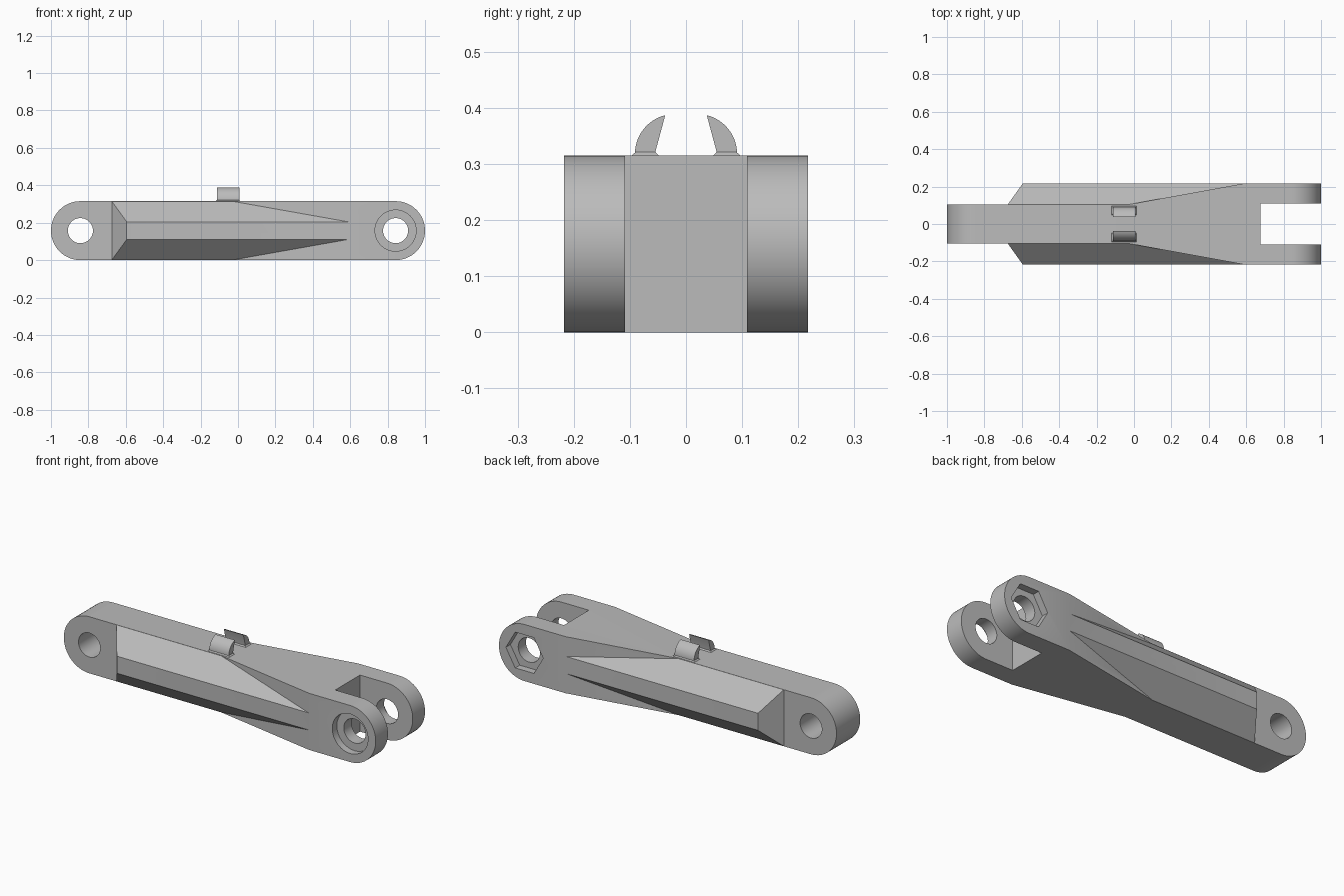
import bpy, bmesh, math
from mathutils import Vector

cube = bpy.data.objects.get("Cube")
if cube:
    bpy.data.objects.remove(cube, do_unlink=True)

H = 0.315              # arm height
R = H / 2              # end radius
END = 1 - R            # pivot distance from the centre
THIN, WIDE = 0.104, 0.217

grey = bpy.data.materials.new("plain grey")
grey.use_nodes = True
grey.diffuse_color = (0.5, 0.5, 0.5, 1)
grey.node_tree.nodes["Principled BSDF"].inputs["Base Color"].default_value = (0.5, 0.5, 0.5, 1)


def finish(name, bm):
    bmesh.ops.recalc_face_normals(bm, faces=bm.faces[:])
    mesh = bpy.data.meshes.new(name)
    bm.to_mesh(mesh)
    bm.free()
    mesh.materials.append(grey)
    obj = bpy.data.objects.new(name, mesh)
    bpy.context.collection.objects.link(obj)
    return obj


def prism(name, points, offset):
    """Extrude a closed outline of 3D points along an offset."""
    bm = bmesh.new()
    face = bm.faces.new([bm.verts.new(p) for p in points])
    out = bmesh.ops.extrude_face_region(bm, geom=[face])
    moved = [g for g in out["geom"] if isinstance(g, bmesh.types.BMVert)]
    bmesh.ops.translate(bm, verts=moved, vec=Vector(offset))
    return finish(name, bm)


def hull(name, points):
    bm = bmesh.new()
    for p in points:
        bm.verts.new(p)
    bmesh.ops.convex_hull(bm, input=bm.verts[:])
    return finish(name, bm)


def arc(cx, cz, r, a0, a1, n):
    steps = [math.radians(a0 + (a1 - a0) * i / n) for i in range(n + 1)]
    return [(cx + r * math.cos(a), cz + r * math.sin(a)) for a in steps]


def bore(name, x, r, y0, y1, sides=48):
    ring = arc(x, R, r, 0, 360, sides)[:-1]
    return prism(name, [(px, y0, pz) for px, pz in ring], (0, y1 - y0, 0))


def combine(target, other, operation):
    mod = target.modifiers.new(operation.title(), 'BOOLEAN')
    mod.operation, mod.solver, mod.object = operation, 'EXACT', other
    bpy.context.view_layer.objects.active = target
    bpy.ops.object.modifier_apply(modifier=mod.name)
    bpy.data.objects.remove(other, do_unlink=True)


# Rounded side profile trimmed to the forked plan outline
side = arc(END, R, R, -90, 90, 32) + arc(-END, R, R, 90, 270, 32)
arm = prism("link_arm", [(x, -0.3, z) for x, z in side], (0, 0.6, 0))
half = [(-1.1, THIN), (-0.03, THIN), (0.59, WIDE), (1.1, WIDE), (1.1, 0.109), (0.675, 0.109)]
plan = half + [(x, -y) for x, y in reversed(half)]
combine(arm, prism("plan_trim", [(x, y, -0.1) for x, y in plan], (0, 0, 0.6)), 'INTERSECT')

# Tapered ridges along both sides
for s in (-1, 1):
    sections = [(-0.675, 0.05, 0.05), (-0.675, THIN, 0.0005), (-0.595, WIDE - 0.0005, 0.11)]
    pts = [(x, s * y, z) for x0, y, low in sections
           for x in (x0, 0.62) for z in (low, H - low)]
    combine(arm, hull("side_ridge", pts), 'UNION')

# Pivot holes, round bolt-head recess in front and hexagonal nut recess behind
cutters = [("hole", -END, 0.067, -0.4, 0.4, 48),
           ("hole", END, 0.067, -0.4, 0.4, 48),
           ("bolt_recess", END, 0.11, -0.4, -WIDE + 0.04, 48),
           ("nut_recess", END, 0.115, WIDE - 0.04, 0.4, 6)]
for c in cutters:
    combine(arm, bore(*c), 'DIFFERENCE')

# Pair of curved cable clips on flared feet
parts = [arm]
for s, label in ((-1, "front"), (1, "back")):
    outline = [(0.055, 0.315)] + [(0.055, 0.32), (0.037, 0.387)]
    outline += arc(0.02, 0.318, 0.071, 76, 2, 12) + [(0.091, 0.315)]
    parts.append(prism(label + "_clip", [(-0.113, s * y, z) for y, z in outline], (0.12, 0, 0)))
    foot = [(x, s * y, z) for z, g in ((0.31, 0.008), (0.315, 0.007), (0.321, 0))
            for x in (-0.113 - g, 0.007 + g) for y in (0.055 - g, 0.09 + g)]
    parts.append(hull(label + "_clip_foot", foot))

for obj in parts:
    bpy.ops.object.select_all(action='DESELECT')
    obj.select_set(True)
    bpy.context.view_layer.objects.active = obj
    bpy.ops.object.shade_smooth_by_angle(angle=math.radians(20))
